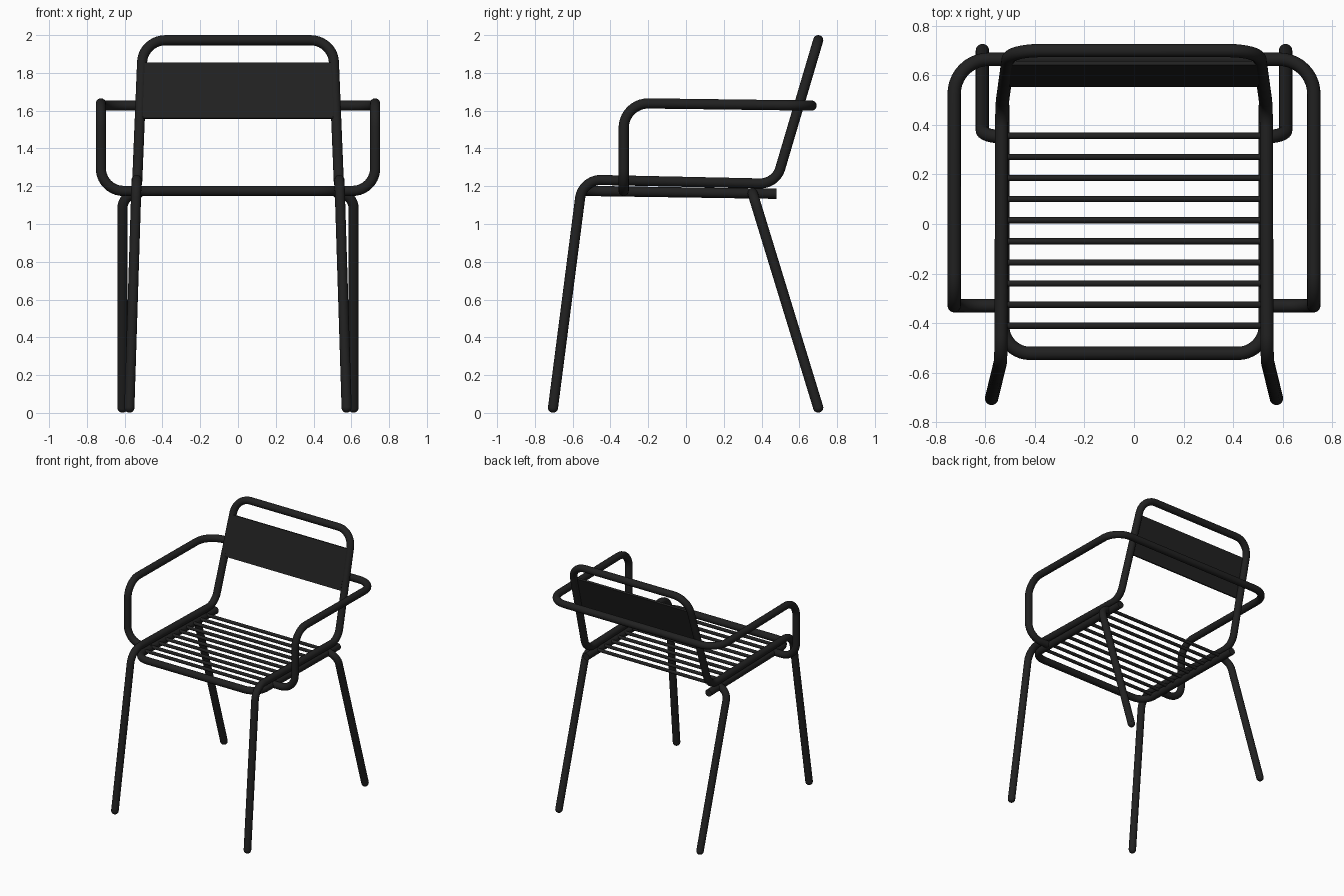
import bpy, math
from mathutils import Vector

if "Cube" in bpy.data.objects:
    bpy.data.objects.remove(bpy.data.objects["Cube"])

R = 0.027  # main tube radius

mat = bpy.data.materials.new("black_paint")
mat.diffuse_color = (0.015, 0.015, 0.015, 1)
mat.use_nodes = True
mat.node_tree.nodes["Principled BSDF"].inputs["Base Color"].default_value = mat.diffuse_color


def finish(obj, name):
    obj.name = name
    obj.data.materials.clear()
    obj.data.materials.append(mat)
    bpy.ops.object.select_all(action='DESELECT')
    obj.select_set(True)
    bpy.context.view_layer.objects.active = obj
    if obj.type == 'CURVE':
        bpy.ops.object.convert(target='MESH')
    bpy.ops.object.shade_smooth_by_angle(angle=math.radians(40))


def fillet(points, steps=10):
    """Each point is (x, y, z, bend radius); corners become true arcs."""
    pts = [Vector(p[:3]) for p in points]
    out = [pts[0]]
    for i in range(1, len(pts) - 1):
        p, r = pts[i], points[i][3]
        a, b = (pts[i - 1] - p).normalized(), (pts[i + 1] - p).normalized()
        half = a.angle(b) / 2
        centre = p + (a + b).normalized() * (r / math.sin(half))
        d = r / math.tan(half)
        u, v = p + a * d - centre, p + b * d - centre
        sweep = u.angle(v)
        for k in range(steps + 1):
            t = k / steps
            out.append(centre + (u * math.sin((1 - t) * sweep) + v * math.sin(t * sweep)) / math.sin(sweep))
    return out + [pts[-1]]


def tube(name, points, radius=R):
    path = fillet(points)
    cu = bpy.data.curves.new(name, 'CURVE')
    cu.dimensions = '3D'
    cu.bevel_depth = radius
    cu.bevel_resolution = 6
    cu.use_fill_caps = True
    sp = cu.splines.new('POLY')
    sp.points.add(len(path) - 1)
    for q, p in zip(sp.points, path):
        q.co = (*p, 1)
    obj = bpy.data.objects.new(name, cu)
    bpy.context.collection.objects.link(obj)
    finish(obj, name)


def mirrored(half):
    """Continue a half path across x = 0."""
    return half + [(-x, y, z, r) for x, y, z, r in reversed(half)]


# front legs, seat rails and back hoop in one bent tube
tube("main_frame", mirrored([
    (0.575, -0.704, 0.028, 0), (0.537, -0.548, 1.235, 0.11),
    (0.534, 0.475, 1.213, 0.11), (0.503, 0.70, 1.973, 0.125)]))

# lower seat frame, open at the back
tube("seat_frame", mirrored([(0.53, 0.48, 1.16, 0), (0.53, -0.522, 1.175, 0.11)]))

# arm loop running behind the backrest
tube("arm_loop", mirrored([
    (0.52, -0.33, 1.175, 0), (0.726, -0.33, 1.175, 0.12),
    (0.726, -0.33, 1.64, 0.13), (0.726, 0.665, 1.627, 0.14)]))

# rear legs and rounded feet
for side, s in (("left", -1), ("right", 1)):
    tube("rear_leg_" + side, [
        (s * 0.612, 0.70, 0.028, 0), (s * 0.612, 0.352, 1.165, 0.085), (s * 0.52, 0.352, 1.165, 0)])
    for part, x, y in (("front", 0.575, -0.704), ("rear", 0.612, 0.70)):
        bpy.ops.mesh.primitive_uv_sphere_add(segments=20, ring_count=10, radius=R, location=(s * x, y, 0.028))
        finish(bpy.context.object, f"{part}_foot_{side}")

# seat slats
for i in range(10):
    y = 0.356 - i * 0.0852
    z = 1.178 - 0.015 * y
    tube(f"seat_slat_{i + 1}", [(-0.525, y, z, 0), (0.525, y, z, 0)], 0.0125)

# back panel, leaning with the hoop
bpy.ops.mesh.primitive_cube_add(size=1, location=(0, 0.606, 1.705))
panel = bpy.context.object
panel.scale = (1.005, 0.018, 0.308)
panel.rotation_euler.x = -math.atan2(0.225, 0.76)
finish(panel, "back_panel")
